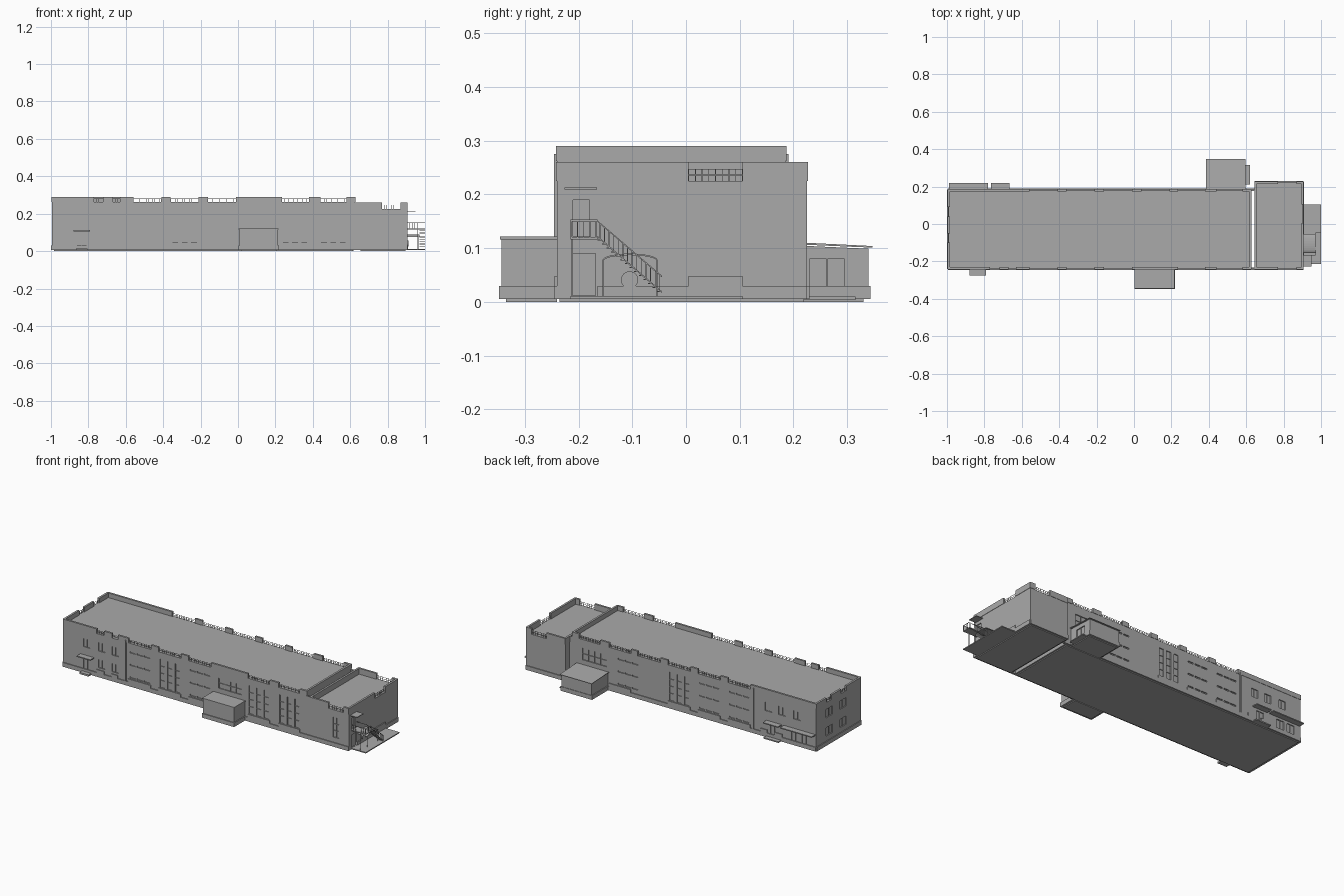
import bpy, bmesh
from math import cos, sin, pi
from mathutils import Matrix

if "Cube" in bpy.data.objects:
    bpy.data.objects.remove(bpy.data.objects["Cube"])

grey = bpy.data.materials.new("plain grey")
grey.use_nodes = True
grey.diffuse_color = (0.4, 0.4, 0.4, 1)
grey.node_tree.nodes["Principled BSDF"].inputs["Base Color"].default_value = (0.4, 0.4, 0.4, 1)


def finish(name, bm):
    bmesh.ops.recalc_face_normals(bm, faces=bm.faces)
    mesh = bpy.data.meshes.new(name)
    bm.to_mesh(mesh)
    bm.free()
    mesh.materials.append(grey)
    ob = bpy.data.objects.new(name, mesh)
    bpy.context.collection.objects.link(ob)
    return ob


def boxes(name, spans):
    """One object from boxes given as x0, x1, y0, y1, z0, z1."""
    bm = bmesh.new()
    for x0, x1, y0, y1, z0, z1 in spans:
        m = Matrix.Translation(((x0 + x1) / 2, (y0 + y1) / 2, (z0 + z1) / 2))
        m = m @ Matrix.Diagonal((abs(x1 - x0), abs(y1 - y0), abs(z1 - z0), 1))
        bmesh.ops.create_cube(bm, size=1, matrix=m)
    return finish(name, bm)


def prism(name, profile, x0, x1):
    """Side profile of (y, z) points extruded along x."""
    bm = bmesh.new()
    face = bm.faces.new([bm.verts.new((x0, y, z)) for y, z in profile])
    out = bmesh.ops.extrude_face_region(bm, geom=[face])
    moved = [v for v in out["geom"] if isinstance(v, bmesh.types.BMVert)]
    bmesh.ops.translate(bm, verts=moved, vec=(x1 - x0, 0, 0))
    return finish(name, bm)


# Main dimensions
LEFT, RIGHT, FRONT, BACK, ROOF, TOP = -0.995, 0.625, -0.24, 0.185, 0.262, 0.29
B0, B1, BBACK, BROOF, BTOP = 0.645, 0.905, 0.225, 0.225, 0.26
WALLS = {"front": ("x", FRONT, -1), "back": ("x", BACK, 1), "block_back": ("x", BBACK, 1),
         "left": ("y", LEFT, -1), "right": ("y", B1, 1), "inner_right": ("y", RIGHT, 1),
         "inner_left": ("y", B0, -1), "annex_side": ("y", 0.59, 1)}


def on_wall(wall, u0, u1, z0, z1, d0, d1):
    """Box on a wall; d0 and d1 are distances out from its face."""
    axis, p, s = WALLS[wall]
    a, b = p + s * d0, p + s * d1
    return (u0, u1, a, b, z0, z1) if axis == "x" else (a, b, u0, u1, z0, z1)


# Window and door openings, with their bars
cuts, bars = [], []


def window(wall, u0, u1, z0, z1, cols=1, rows=1):
    cuts.append(on_wall(wall, u0, u1, z0, z1, -0.006, 0.01))
    t = 0.0012
    for i in range(1, cols):
        u = u0 + (u1 - u0) * i / cols
        bars.append(on_wall(wall, u - t, u + t, z0, z1, -0.006, -0.002))
    for i in range(1, rows):
        z = z0 + (z1 - z0) * i / rows
        bars.append(on_wall(wall, u0, u1, z - t, z + t, -0.006, -0.002))


def tall_bay(wall, u):
    for i in range(3):
        a = u + 0.05 * i
        window(wall, a, a + 0.03, 0.05, 0.22, 1, 4)


def strip_bay(wall, u):
    for z in (0.055, 0.13, 0.205):
        for i in range(3):
            window(wall, u + 0.047 * i, u + 0.047 * i + 0.038, z, z + 0.008)


for u in (-0.35, 0.24, 0.445):
    tall_bay("front", u)
for u in (-0.55, -0.15):
    strip_bay("front", u)
tall_bay("back", -0.15)
for u in (-0.55, -0.35, 0.19):
    strip_bay("back", u)
window("front", 0.04, 0.19, 0.15, 0.21, 4, 2)
window("back", 0.4, 0.56, 0.14, 0.21, 4, 2)
for u in (-0.86, -0.76, -0.67):
    window("front", u, u + 0.045, 0.16, 0.21, 2)
    window("back", u - 0.03, u + 0.015, 0.16, 0.21, 2)
for u in (-0.76, -0.67):
    window("front", u, u + 0.045, 0.06, 0.11, 2)
window("front", -0.86, -0.81, 0.02, 0.1, 2)
for u in (-0.95, -0.88, -0.74):
    window("back", u, u + 0.05, 0.02, 0.085, 2)
for u in (-0.1, 0.03):
    for z in (0.06, 0.17):
        window("left", u, u + 0.06, z, z + 0.05, 2)
window("front", 0.8, 0.84, 0.06, 0.18, 2, 3)
window("right", -0.21, -0.168, 0.012, 0.09)
window("right", -0.21, -0.18, 0.122, 0.19)
window("annex_side", 0.23, 0.295, 0.012, 0.08, 2)

# Solid bodies
hall = boxes("hall_body", [(LEFT, RIGHT, FRONT, BACK, 0.005, ROOF)])
block = boxes("end_block_body", [(B0, B1, FRONT, BBACK, 0.005, BROOF)])
boxes("joint_walls", [(RIGHT, B0, FRONT, FRONT + 0.008, 0.005, BTOP),
                      (RIGHT, B0, BACK - 0.008, BACK, 0.005, BTOP)])
annex = prism("rear_annex", [(BACK, 0.005), (0.34, 0.005), (0.34, 0.099), (BACK, 0.106)], 0.39, 0.59)
prism("annex_roof", [(BACK, 0.108), (0.347, 0.101), (0.347, 0.104), (BACK, 0.112)], 0.384, 0.597)
boxes("front_porch", [(0.008, 0.213, -0.343, FRONT, 0.005, 0.118), (0.004, 0.217, -0.346, FRONT, 0.116, 0.122)])

cutter = boxes("opening_cutter", cuts)
cutter.hide_render = True
for body in (hall, block, annex):
    mod = body.modifiers.new("openings", "BOOLEAN")
    mod.operation, mod.solver, mod.object = "DIFFERENCE", "EXACT", cutter
    bpy.context.view_layer.objects.active = body
    bpy.ops.object.modifier_apply(modifier=mod.name)
bpy.data.objects.remove(cutter)
boxes("window_bars", bars)

# Parapets: solid runs with railings in the gaps
solid, rails = [], []


def parapet(wall, start, end, z0, z1, gaps=()):
    u = start
    for a, b in list(gaps) + [(end, end)]:
        solid.append(on_wall(wall, u, a, z0, z1, -0.01, 0.002))
        u = b
        if b > a:
            for z in (z0 + (z1 - z0) * 0.3, z0 + (z1 - z0) * 0.6):
                rails.append(on_wall(wall, a, b, z, z + 0.0015, -0.006, -0.0045))
            n = max(3, round((b - a) / 0.012))
            for i in range(n + 1):
                p = a + (b - a) * i / n
                rails.append(on_wall(wall, p - 0.0007, p + 0.0007, z0, z0 + (z1 - z0) * 0.6, -0.006, -0.0045))


bays = [(-0.77, -0.72), (-0.67, -0.63), (-0.56, -0.41), (-0.36, -0.21), (-0.16, -0.01)]
right_bays = [(0.235, 0.38), (0.44, 0.58)]
parapet("front", LEFT, RIGHT, ROOF, TOP, bays + right_bays)
parapet("back", LEFT, RIGHT, ROOF, TOP, bays[2:] + [(0.04, 0.19)] + right_bays)
parapet("left", FRONT, BACK, ROOF, TOP, [(-0.1, -0.05), (0.04, 0.09)])
parapet("inner_right", FRONT, BACK, ROOF, TOP)
parapet("front", B0, B1, BROOF, BTOP, [(0.77, 0.87)])
parapet("block_back", B0, B1, BROOF, BTOP, [(0.77, 0.87)])
parapet("right", FRONT, BBACK, BROOF, BTOP, [(0.005, 0.105)])
parapet("inner_left", FRONT, BBACK, BROOF, BTOP)
boxes("parapets", solid)
boxes("roof_railings", rails)

# Ground slabs and plinths
boxes("ground_slabs", [(LEFT + 0.01, RIGHT - 0.01, FRONT + 0.005, BACK - 0.005, 0, 0.006),
                       (B0 + 0.01, B1 - 0.01, FRONT + 0.005, BBACK - 0.005, 0, 0.006),
                       (0.015, 0.205, -0.335, FRONT, 0, 0.006), (0.395, 0.585, BACK, 0.33, 0, 0.006)])
plinth = [on_wall("front", LEFT, B1, 0.005, 0.03, 0, 0.005),
          on_wall("back", LEFT, B0, 0.005, 0.03, 0, 0.005),
          on_wall("block_back", B0, B1, 0.005, 0.03, 0, 0.005),
          on_wall("left", FRONT, BACK, 0.005, 0.03, 0, 0.005),
          on_wall("right", -0.165, BBACK, 0.005, 0.03, 0, 0.005),
          on_wall("right", 0.005, 0.105, 0.03, 0.048, 0, 0.005),
          (0.003, 0.218, -0.348, FRONT, 0.005, 0.03), (0.385, 0.594, BACK, 0.343, 0.005, 0.03)]
for a, b in bays + right_bays:
    plinth.append(on_wall("front", a, b, 0.03, 0.048, 0, 0.005))
    plinth.append(on_wall("back", a, b, 0.03, 0.048, 0, 0.005))
boxes("plinths", plinth)
boxes("drainpipes", [on_wall(w, -0.583, -0.575, 0.01, 0.275, 0, 0.006) for w in ("front", "back")])

# Door canopies and steps
boxes("door_canopies", [(-0.88, -0.79, -0.275, FRONT, 0.106, 0.112), (-0.99, -0.78, BACK, 0.22, 0.098, 0.104),
                        (-0.765, -0.665, BACK, 0.22, 0.098, 0.104), (B1, 0.95, -0.226, -0.166, 0.209, 0.213)])
boxes("door_steps", [(-0.865, -0.805, -0.27, FRONT, 0.005, 0.015), (-0.765, -0.665, BACK, 0.215, 0.005, 0.012),
                     (0.59, 0.62, 0.21, 0.315, 0.004, 0.01), (B1, 1.0, -0.215, 0.105, 0.005, 0.011)])

# Arched shelter and round hatch
arc = [(-0.104 + 0.051 * cos(pi * i / 12), 0.078 + 0.012 * sin(pi * i / 12)) for i in range(13)]
prism("arched_shelter", arc + [(y, z - 0.003) for y, z in reversed(arc)], B1, 0.97)
boxes("shelter_posts", [(0.966, 0.969, y, y + 0.002, 0.01, 0.079) for y in (-0.155, -0.055)])
prism("round_hatch", [(-0.105 + 0.016 * cos(pi * i / 12), 0.041 + 0.016 * sin(pi * i / 12))
                      for i in range(24)], B1, 0.912)

# Outside stair with landing
S0, S1, H0, H1, N = -0.165, -0.045, 0.12, 0.017, 14
steps, posts = [(B1, 1.0, -0.215, S0, 0.116, 0.121)], []
for i in range(N):
    y, z = S0 + (S1 - S0) * i / N, H0 + (H1 - H0) * (i + 0.5) / N
    steps.append((0.97, 1.0, y, y + 0.009, z - 0.002, z))
    for x in (0.97, 0.9985):
        posts.append((x, x + 0.0015, y + 0.004, y + 0.0055, z, z + 0.03))
boxes("stair_treads", steps)
for x in (0.97, 0.9985):
    for lift, label in ((0, "stringer"), (0.029, "handrail")):
        prism("stair_" + label, [(S0, H0 + lift), (S1, H1 + lift), (S1, H1 + lift + 0.003),
                                 (S0, H0 + lift + 0.003)], x, x + 0.0015)
for i in range(5):
    y = -0.214 + 0.0115 * i
    posts.append((0.9985, 1.0, y, y + 0.0015, 0.12, 0.152))
for i in range(8):
    x = B1 + 0.013 * i
    posts.append((x, x + 0.0015, -0.215, -0.2135, 0.12, 0.152))
posts += [(0.9985, 1.0, -0.215, S0, 0.15, 0.153), (B1, 1.0, -0.215, -0.2135, 0.15, 0.153),
          (B1, 0.97, S0 - 0.0015, S0, 0.15, 0.153), (0.96, 0.963, -0.213, -0.21, 0.01, 0.118)]
boxes("stair_railings", posts)
